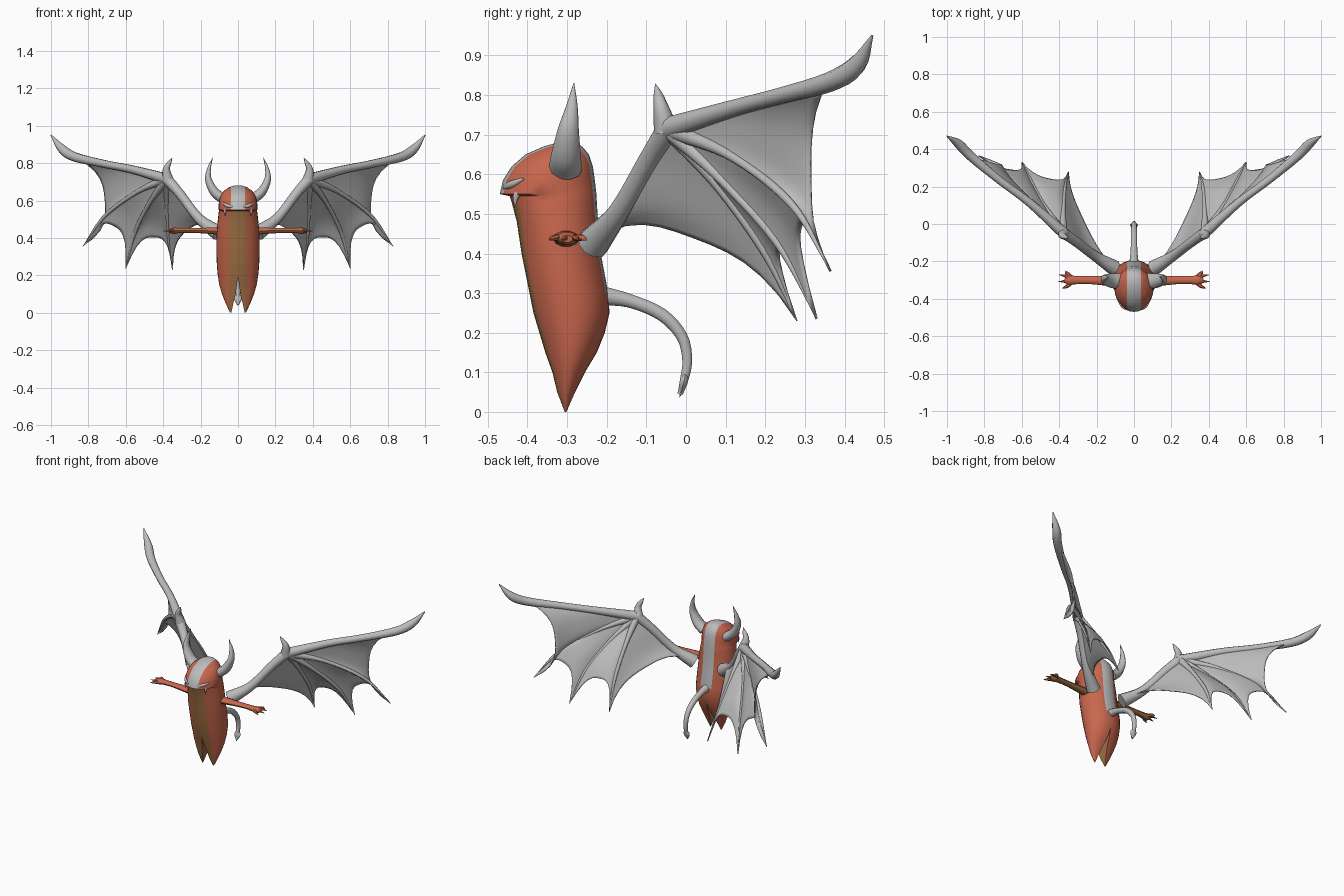
import bpy, bmesh, math
from mathutils import Vector

if "Cube" in bpy.data.objects:
    bpy.data.objects.remove(bpy.data.objects["Cube"])


def material(name, r, g, b):
    m = bpy.data.materials.new(name)
    m.use_nodes = True
    m.diffuse_color = (r, g, b, 1)
    bsdf = next(n for n in m.node_tree.nodes if n.type == "BSDF_PRINCIPLED")
    bsdf.inputs["Base Color"].default_value = (r, g, b, 1)
    bsdf.inputs["Roughness"].default_value = 0.8
    return m


ORANGE = material("orange_skin", 0.58, 0.135, 0.075)
TAN = material("tan_belly", 0.37, 0.17, 0.06)
GREY = material("pale_grey", 0.5, 0.5, 0.5)


def finish(name, bm, mats, rule=None, mirror=True, angle=50):
    """Turn a bmesh into a smooth object, mirrored across x = 0."""
    bmesh.ops.recalc_face_normals(bm, faces=bm.faces)
    bm.normal_update()
    for f in bm.faces:
        f.smooth = True
        if rule:
            f.material_index = rule(f.calc_center_median(), f.normal)
    me = bpy.data.meshes.new(name)
    bm.to_mesh(me)
    bm.free()
    for m in mats:
        me.materials.append(m)
    me.set_sharp_from_angle(angle=math.radians(angle))
    ob = bpy.data.objects.new(name, me)
    bpy.context.collection.objects.link(ob)
    if mirror:
        ob.modifiers.new("mirror", "MIRROR")
    return ob


def spline(points, steps=16):
    """Evenly sampled smooth path; points may carry extra values."""
    p = [Vector(q) for q in points]
    p = [2 * p[0] - p[1]] + p + [2 * p[-1] - p[-2]]
    spans = len(p) - 3
    out = []
    for i in range(steps + 1):
        u = i / steps * spans
        k = min(int(u), spans - 1)
        t = u - k
        a, b, c, d = p[k:k + 4]
        out.append(0.5 * (2 * b + (c - a) * t + (2 * a - 5 * b + 4 * c - d) * t ** 2
                          + (3 * b - a - 3 * c + d) * t ** 3))
    return out


def tube(bm, points, ref=(0, 1, 0), flat=1.0, sides=10, steps=16):
    """Tapered tube through (x, y, z, radius); flat scales it across ref."""
    path = spline([Vector(q) for q in points], steps)
    pos = [q.to_3d() for q in path]
    rings = []
    for i, c in enumerate(pos):
        t = pos[min(i + 1, steps)] - pos[max(i - 1, 0)]
        side = t.cross(Vector(ref)).normalized()
        up = side.cross(t).normalized()
        r = max(path[i][3], 0.001)
        angles = [2 * math.pi * k / sides for k in range(sides)]
        rings.append([bm.verts.new(c + up * r * math.cos(a) + side * r * flat * math.sin(a))
                      for a in angles])
    for lo, hi in zip(rings, rings[1:]):
        for k in range(sides):
            j = (k + 1) % sides
            bm.faces.new((lo[k], lo[j], hi[j], hi[k]))
    bm.faces.new(rings[0])
    bm.faces.new(rings[-1])


def tube_object(name, points, mat, mirror=True, **kw):
    bm = bmesh.new()
    tube(bm, points, **kw)
    return finish(name, bm, [mat], mirror=mirror)


# Body: half cross-sections (height, front, back, half width, leg gap)
sections = [
    (0, -.306, -.302, .042, .036), (.05, -.325, -.28, .066, .025),
    (.1, -.337, -.255, .086, .013), (.15, -.355, -.225, .1, .006),
    (.2, -.37, -.205, .108, 0), (.25, -.385, -.193, .113, 0),
    (.3, -.395, -.196, .115, 0), (.4, -.415, -.215, .115, 0),
    (.48, -.427, -.222, .11, 0), (.53, -.44, -.225, .104, 0),
    (.545, -.445, -.226, .102, 0), (.55, -.47, -.226, .103, 0),
    (.585, -.462, -.23, .103, 0), (.62, -.44, -.235, .096, 0),
    (.65, -.405, -.245, .078, 0), (.67, -.36, -.262, .05, 0),
    (.68, -.325, -.28, .02, 0)]
bm = bmesh.new()
rings = []
COLS = 14
for z, front, back, w, gap in sections:
    mid, depth = (front + back) / 2, (back - front) / 2
    ring = []
    for k in range(COLS + 1):
        a = math.pi * k / COLS
        ring.append(bm.verts.new((gap + (w - gap) * math.sin(a), mid - depth * math.cos(a), z)))
    rings.append(ring)
for i, (lo, hi) in enumerate(zip(rings, rings[1:])):
    for k in range(COLS):
        bm.faces.new((lo[k], lo[k + 1], hi[k + 1], hi[k]))
    if i < 4:  # inner side of the leg
        bm.faces.new((lo[-1], lo[0], hi[0], hi[-1]))
bm.faces.new(rings[0])
bm.faces.new(rings[-1])
# Cut the stripe edges into the surface
for stripe in (.038, .052):
    bmesh.ops.bisect_plane(bm, geom=bm.verts[:] + bm.edges[:] + bm.faces[:],
                           plane_co=(stripe, 0, 0), plane_no=(1, 0, 0))


def body_colour(c, n):
    if c.z < .545 and ((c.x < .052 and n.y < 0) or (c.z < .2 and n.x < -.5)):
        return 1
    if c.x < .038 and c.z > (.55 if c.y < -.34 else .28):
        return 2
    return 0


finish("body", bm, [ORANGE, TAN, GREY], body_colour)

# Face: brow marks and fangs
tube_object("brow", [(.03, -.457, .566, .006), (.06, -.44, .574, .01),
                     (.085, -.41, .588, .003)], GREY, sides=8, steps=8)
tube_object("fang", [(.07, -.425, .553, .009), (.07, -.43, .54, .007),
                     (.07, -.432, .518, .001)], GREY, sides=8, steps=6)

# Horns
tube_object("horn", [(.08, -.305, .61, .042), (.125, -.303, .645, .038),
                     (.158, -.297, .71, .027), (.155, -.288, .77, .015),
                     (.135, -.283, .83, .001)], GREY, flat=.7)

# Tail with a spade tip
tube_object("tail", [(0, -.22, .295, .026), (0, -.14, .28, .018), (0, -.06, .245, .017),
                     (0, -.01, .19, .015), (0, .003, .13, .013), (0, -.005, .08, .011),
                     (0, -.015, .045, .007)], GREY, mirror=False, ref=(1, 0, 0), steps=24)
tube_object("tail_tip", [(0, .0, .1, .008), (0, -.006, .075, .022), (0, -.016, .037, .001)],
            GREY, mirror=False, ref=(1, 0, 0), flat=.5, steps=8)

# Arms and clawed hands, tan underneath
bm = bmesh.new()
tube(bm, [(.08, -.303, .436, .036), (.14, -.303, .438, .028), (.24, -.3, .44, .021),
          (.31, -.3, .44, .022), (.345, -.3, .438, .027), (.37, -.3, .437, .014)], flat=.65)
fingers = [(.4, -.272), (.405, -.308), (.385, -.345), (.365, -.25)]
for x, y in fingers:
    tube(bm, [(.335, -.3 + (y + .3) * .3, .438, .012), (.36, -.3 + (y + .3) * .75, .44, .01),
              (x, y, .434, .001)], sides=6, steps=6, flat=.8)
finish("arm", bm, [ORANGE, TAN], lambda c, n: 1 if n.z < -.35 else 0)

# Wing bones, all fanning out from the wrist
wrist = (.38, -.045, .715)
bones = {
    "wing_arm": [wrist + (.03,), (.31, -.095, .635, .026), (.21, -.17, .505, .027),
                 (.105, -.235, .425, .042)],
    "inner_finger": [wrist + (.024,), (.378, .08, .57, .012), (.37, .2, .4, .01),
                     (.35, .28, .23, .001)],
    "middle_finger": [wrist + (.024,), (.475, .09, .585, .012), (.555, .235, .42, .01),
                      (.6, .33, .235, .001)],
    "outer_finger": [wrist + (.024,), (.54, .115, .645, .012), (.71, .27, .52, .01),
                     (.83, .365, .355, .001)],
    "leading_bone": [wrist + (.03,), (.56, .115, .765, .022), (.72, .235, .797, .021),
                     (.87, .36, .832, .025)],
}
for name, points in bones.items():
    extra = [(.94, .43, .875, .024), (1, .47, .95, .003)] if name == "leading_bone" else []
    tube_object(name, points + extra, GREY, ref=(.6, -.75, 0), steps=20)
tube_object("wing_claw", [(.375, -.05, .71, .032), (.383, -.062, .765, .02),
                          (.368, -.07, .8, .012), (.352, -.077, .828, .001)], GREY)

# Wing skin: panels between neighbouring bones with scooped trailing edges
scoops = [(.27, .02, .44), (.45, .24, .405), (.665, .29, .465), (.71, .315, .6)]
bm = bmesh.new()
names = list(bones)
STEPS, ACROSS = 14, 12
for a, b, scoop in zip(names, names[1:], scoops):
    pa, pb = ([q.to_3d() for q in spline(bones[n], STEPS)] for n in (a, b))
    pull = Vector(scoop) - (pa[-1] + pb[-1]) / 2
    grid = []
    for i in range(STEPS + 1):
        row = []
        for j in range(ACROSS + 1):
            s = j / ACROSS
            bulge = (1 - abs(2 * s - 1) ** 3) * (i / STEPS) ** 2
            row.append(bm.verts.new(pa[i].lerp(pb[i], s) + pull * bulge))
        grid.append(row)
    for lo, hi in zip(grid, grid[1:]):
        for j in range(ACROSS):
            bm.faces.new((lo[j], lo[j + 1], hi[j + 1], hi[j]))
bmesh.ops.remove_doubles(bm, verts=bm.verts, dist=.0005)
skin = finish("wing_skin", bm, [GREY])
solid = skin.modifiers.new("thickness", "SOLIDIFY")
solid.thickness = .006
solid.offset = 0
